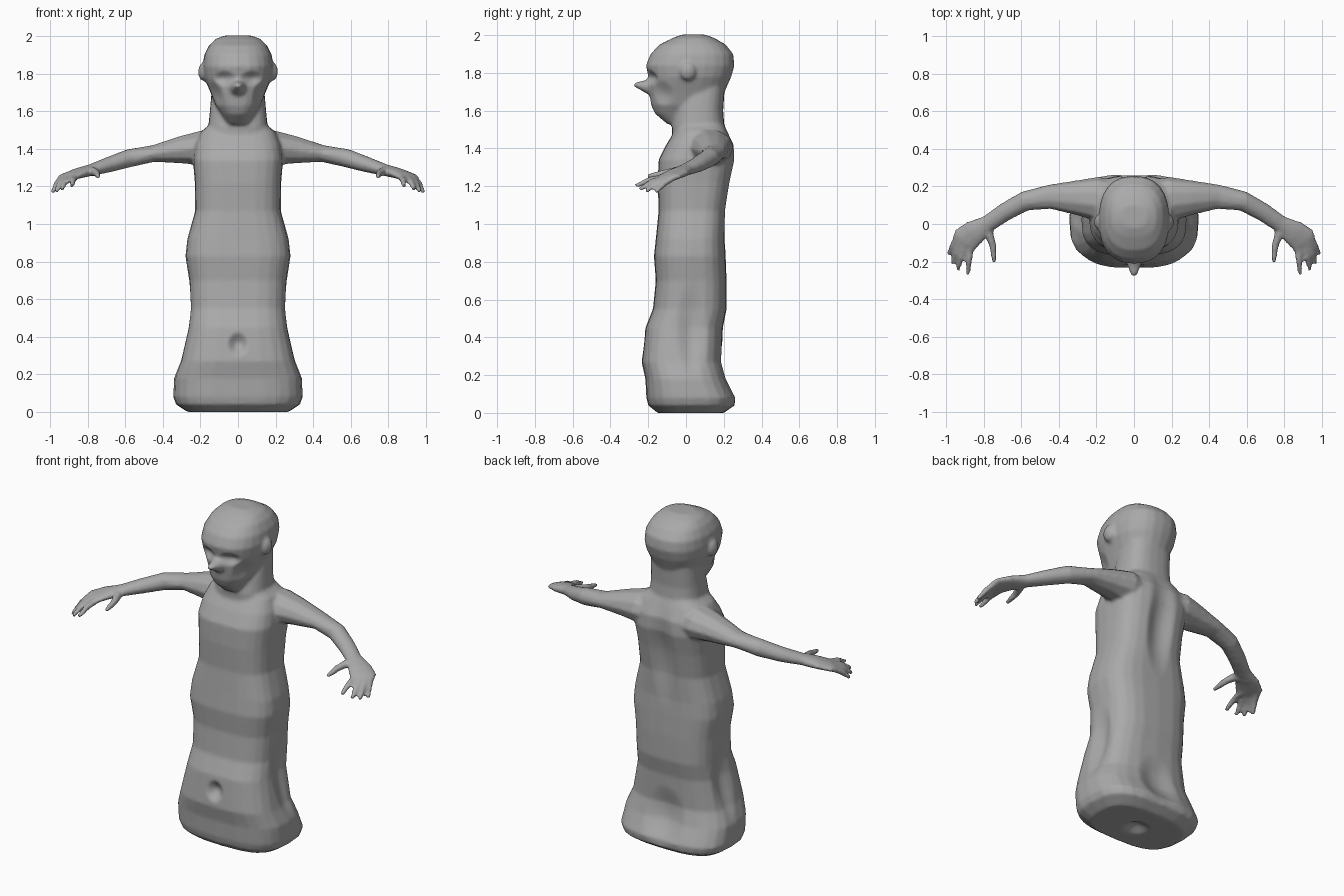
import bpy, bmesh, math
from mathutils import Vector, Matrix

cube = bpy.data.objects.get("Cube")
if cube:
    bpy.data.objects.remove(cube, do_unlink=True)

skin = bpy.data.materials.new("clay grey")
skin.use_nodes = True
GREY = (0.4, 0.4, 0.4, 1)
skin.diffuse_color = GREY
skin.node_tree.nodes["Principled BSDF"].inputs["Base Color"].default_value = GREY

bm = bmesh.new()


def skin_rings(rings):
    """Bridge a list of vertex-position rings and cap both ends."""
    loops = [[bm.verts.new(p) for p in ring] for ring in rings]
    n = len(loops[0])
    for a, b in zip(loops, loops[1:]):
        for i in range(n):
            j = (i + 1) % n
            bm.faces.new((a[i], a[j], b[j], b[i]))
    bm.faces.new(loops[0][::-1])
    bm.faces.new(loops[-1])


def loft(sections, power, n=24):
    """Stack rounded sections given as (z, half width, front y, back y)."""
    rings = []
    for z, w, front, back in sections:
        ring = []
        for i in range(n):
            t = math.tau * i / n
            c, s = math.cos(t), math.sin(t)
            x = w * math.copysign(abs(c) ** (2 / power), c)
            y = math.copysign(abs(s) ** (2 / power), s)
            ring.append((x, (front + back) / 2 + y * (back - front) / 2, z))
        rings.append(ring)
    skin_rings(rings)


def tube(stations, side=1, n=10):
    """Sweep ellipses along (x, y, z, flat radius, vertical radius)."""
    pts = [Vector((side * s[0], s[1], s[2])) for s in stations]
    rings = []
    for k, (p, s) in enumerate(zip(pts, stations)):
        along = (pts[min(k + 1, len(pts) - 1)] - pts[max(k - 1, 0)]).normalized()
        flat = along.cross(Vector((0, 0, 1))).normalized()
        up = flat.cross(along)
        rings.append([p + flat * s[3] * math.cos(math.tau * i / n)
                      + up * s[4] * math.sin(math.tau * i / n) for i in range(n)])
    skin_rings(rings)


# Torso and flared base
loft([(0.0, 0.27, -0.15, 0.2), (0.04, 0.33, -0.2, 0.26), (0.08, 0.345, -0.21, 0.265),
      (0.18, 0.34, -0.215, 0.215), (0.27, 0.305, -0.235, 0.19), (0.45, 0.265, -0.215, 0.195),
      (0.55, 0.255, -0.175, 0.215), (0.7, 0.26, -0.16, 0.215), (0.83, 0.28, -0.17, 0.21),
      (0.92, 0.27, -0.16, 0.205), (1.07, 0.228, -0.145, 0.21), (1.22, 0.23, -0.15, 0.235),
      (1.34, 0.24, -0.145, 0.26), (1.42, 0.23, -0.105, 0.255), (1.49, 0.2, -0.06, 0.22),
      (1.53, 0.15, -0.05, 0.2)], 3)

# Neck
loft([(1.4, 0.19, -0.07, 0.23), (1.52, 0.158, -0.075, 0.203),
      (1.6, 0.15, -0.06, 0.197), (1.72, 0.14, -0.02, 0.205)], 2.6)

# Head
loft([(1.53, 0.06, -0.1, 0.06), (1.585, 0.09, -0.165, 0.12), (1.63, 0.12, -0.185, 0.17),
      (1.7, 0.147, -0.195, 0.205), (1.78, 0.18, -0.2, 0.24), (1.84, 0.188, -0.212, 0.257),
      (1.9, 0.18, -0.188, 0.25), (1.95, 0.155, -0.14, 0.21), (1.985, 0.12, -0.07, 0.15),
      (2.003, 0.07, -0.02, 0.1)], 2.4)

# Nose
tube([(0, -0.13, 1.74, 0.06, 0.06), (0, -0.2, 1.725, 0.045, 0.042),
      (0, -0.25, 1.735, 0.026, 0.02), (0, -0.278, 1.737, 0.015, 0.01)])

FINGERS = [((0.87, -0.11, 1.25), (0.885, -0.268, 1.2)),
           ((0.9, -0.1, 1.25), (0.938, -0.246, 1.183)),
           ((0.92, -0.085, 1.25), (0.968, -0.212, 1.173)),
           ((0.935, -0.06, 1.25), (0.988, -0.162, 1.167))]

for side in (1, -1):
    # Arm and palm
    tube([(0.08, 0.12, 1.39, 0.11, 0.1), (0.2, 0.135, 1.405, 0.118, 0.095),
          (0.3, 0.14, 1.395, 0.095, 0.076), (0.45, 0.145, 1.375, 0.066, 0.046),
          (0.58, 0.122, 1.35, 0.054, 0.05), (0.69, 0.062, 1.315, 0.05, 0.042),
          (0.78, 0.0, 1.288, 0.047, 0.032), (0.85, -0.045, 1.27, 0.07, 0.028),
          (0.905, -0.09, 1.25, 0.078, 0.022), (0.92, -0.11, 1.24, 0.06, 0.016)], side)
    # Fingers
    for base, tip in FINGERS:
        knuckle = Vector(base).lerp(Vector(tip), 0.55) + Vector((0, 0, 0.01))
        tube([(*base, 0.021, 0.019), (*knuckle, 0.018, 0.017), (*tip, 0.013, 0.012)], side, 8)
    # Thumb
    tube([(0.83, -0.02, 1.27, 0.03, 0.025), (0.77, -0.055, 1.28, 0.026, 0.025),
          (0.75, -0.12, 1.268, 0.02, 0.02), (0.744, -0.205, 1.252, 0.013, 0.013)], side, 8)
    # Ear
    bmesh.ops.create_icosphere(bm, subdivisions=2, radius=1, matrix=Matrix.Translation(
        (side * 0.183, 0.01, 1.81)) @ Matrix.Diagonal((0.03, 0.045, 0.052, 1)))

bmesh.ops.recalc_face_normals(bm, faces=bm.faces[:])
mesh = bpy.data.meshes.new("figure")
bm.to_mesh(mesh)
bm.free()
figure = bpy.data.objects.new("robed_figure", mesh)
bpy.context.collection.objects.link(figure)

# Fuse the parts into one continuous skin
fuse = figure.modifiers.new("fuse", "REMESH")
fuse.mode = "VOXEL"
fuse.voxel_size = 0.01
soften = figure.modifiers.new("soften", "SMOOTH")
soften.factor = 0.5
soften.iterations = 5
graph = bpy.context.evaluated_depsgraph_get()
fused = bpy.data.meshes.new_from_object(figure.evaluated_get(graph))
figure.modifiers.clear()
figure.data = fused


def press(centre, size, push):
    """Push the skin near a point, fading out over an ellipsoid."""
    for v in fused.vertices:
        d = v.co - Vector(centre)
        r = math.sqrt(sum((a / b) ** 2 for a, b in zip(d, size)))
        if r < 1:
            v.co += Vector(push) * (1 - r * r) ** 2


# Navel, underside dimple, spine groove and lower back hollow
press((0, -0.225, 0.36), (0.06, 0.1, 0.07), (0, 0.035, 0))
press((0, 0.02, 0), (0.08, 0.08, 0.08), (0, 0, 0.03))
press((0, 0.24, 1.2), (0.1, 0.15, 0.35), (0, -0.03, 0))
press((0, 0.22, 0.2), (0.14, 0.12, 0.2), (0, -0.03, 0))
for side in (1, -1):
    # Eye sockets, cheeks and side grooves
    press((side * 0.075, -0.19, 1.775), (0.07, 0.1, 0.045), (0, 0.025, 0))
    press((side * 0.15, -0.15, 1.68), (0.08, 0.1, 0.09), (-side * 0.02, 0.015, 0))
    press((side * 0.27, 0.03, 0.42), (0.1, 0.09, 0.3), (-side * 0.025, 0, 0))

fused.materials.clear()
fused.materials.append(skin)
bpy.context.view_layer.objects.active = figure
figure.select_set(True)
bpy.ops.object.shade_smooth()
